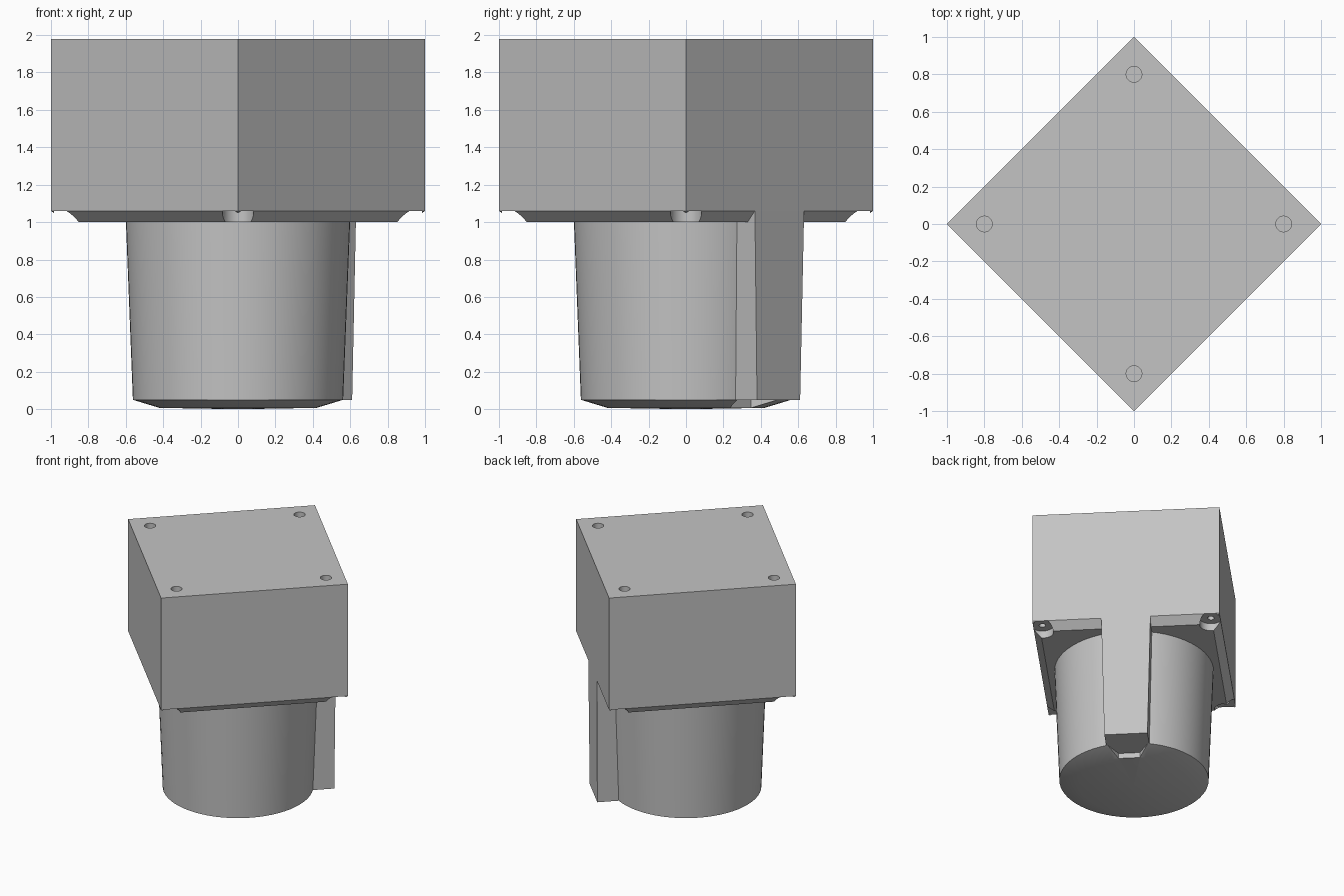
import bpy
import bmesh
from math import cos, sin, pi, radians
from mathutils import Matrix

cube = bpy.data.objects.get("Cube")
if cube:
    bpy.data.objects.remove(cube, do_unlink=True)

# Single grey material
GREY = (0.55, 0.55, 0.55, 1.0)
grey = bpy.data.materials.new("plain grey")
grey.use_nodes = True
grey.diffuse_color = GREY
grey.node_tree.nodes["Principled BSDF"].inputs["Base Color"].default_value = GREY

# The whole model is laid out square to the axes, then turned to stand on a diagonal
TURN = Matrix.Rotation(radians(45), 4, "Z")
HALF = 0.707          # half the side of the square housing
FLANGE_Z, HOUSING_Z, TOP_Z = 1.0, 1.06, 1.98
RIM_Z = 0.05          # lower rim of the barrel
CORNERS = [(sx, sy) for sx in (-1, 1) for sy in (-1, 1)]


def circle(radius, count=64, x=0, y=0):
    return [(x + radius * cos(2 * pi * i / count), y + radius * sin(2 * pi * i / count))
            for i in range(count)]


def square(half):
    return [(-half, -half), (half, -half), (half, half), (-half, half)]


def loft(name, sections):
    """Solid through matching outlines, each given as (points, height)."""
    bm = bmesh.new()
    rings = [[bm.verts.new((x, y, z)) for x, y in pts] for pts, z in sections]
    n = len(rings[0])
    for low, high in zip(rings, rings[1:]):
        for i in range(n):
            j = (i + 1) % n
            bm.faces.new((low[i], low[j], high[j], high[i]))
    bm.faces.new(rings[0][::-1])
    bm.faces.new(rings[-1])
    bmesh.ops.recalc_face_normals(bm, faces=bm.faces)
    bm.transform(TURN)
    mesh = bpy.data.meshes.new(name)
    bm.to_mesh(mesh)
    bm.free()
    mesh.materials.append(grey)
    obj = bpy.data.objects.new(name, mesh)
    bpy.context.collection.objects.link(obj)
    return obj


def cut(obj, cutters):
    """Subtract the cutters, keep the result and drop the cutters."""
    for cutter in cutters:
        cutter.hide_render = True
        mod = obj.modifiers.new("cut", "BOOLEAN")
        mod.operation = "DIFFERENCE"
        mod.solver = "EXACT"
        mod.object = cutter
    graph = bpy.context.evaluated_depsgraph_get()
    mesh = bpy.data.meshes.new_from_object(obj.evaluated_get(graph))
    obj.modifiers.clear()
    obj.data = mesh
    for cutter in cutters:
        bpy.data.objects.remove(cutter, do_unlink=True)


def corner_drills(distance, radius, low, high):
    d = distance * cos(pi / 4)
    return [loft("drill", [(circle(radius, 32, sx * d, sy * d), low),
                           (circle(radius, 32, sx * d, sy * d), high)])
            for sx, sy in CORNERS]


def smooth(obj):
    bpy.ops.object.select_all(action="DESELECT")
    obj.select_set(True)
    bpy.context.view_layer.objects.active = obj
    bpy.ops.object.shade_smooth_by_angle(angle=radians(30))


# Square housing with blind holes above and small screw holes below
housing = loft("housing", [(square(HALF), HOUSING_Z), (square(HALF), TOP_Z)])
cut(housing, corner_drills(0.8, 0.042, TOP_Z - 0.12, TOP_Z + 0.1)
    + corner_drills(0.9, 0.025, HOUSING_Z - 0.1, HOUSING_Z + 0.1))
smooth(housing)

# Bevelled flange under the housing, with round clearances at the corners
flange = loft("flange", [(square(HALF - 0.057), FLANGE_Z), (square(HALF), HOUSING_Z)])
cut(flange, corner_drills(0.9, 0.084, FLANGE_Z - 0.1, HOUSING_Z + 0.1))
smooth(flange)

# Tapered barrel with a shallow domed base, notched beneath the rib
barrel = loft("barrel", [(circle(0.01), 0), (circle(0.42), 0.007),
                         (circle(0.562), RIM_Z), (circle(0.6), FLANGE_Z + 0.02)])
notch = [(0.41, -0.08), (0.56, -0.163), (0.8, -0.163),
         (0.8, 0.163), (0.56, 0.163), (0.41, 0.08)]
cut(barrel, [loft("notch", [(notch, -0.1), (notch, RIM_Z)])])
smooth(barrel)


# Flat-sided tapered rib, flush with one housing face
def rib_outline(outer, half_width):
    return [(0.45, -half_width), (outer, -half_width), (outer, half_width), (0.45, half_width)]


loft("rib", [(rib_outline(0.7, 0.163), RIM_Z), (rib_outline(HALF, 0.186), HOUSING_Z)])
